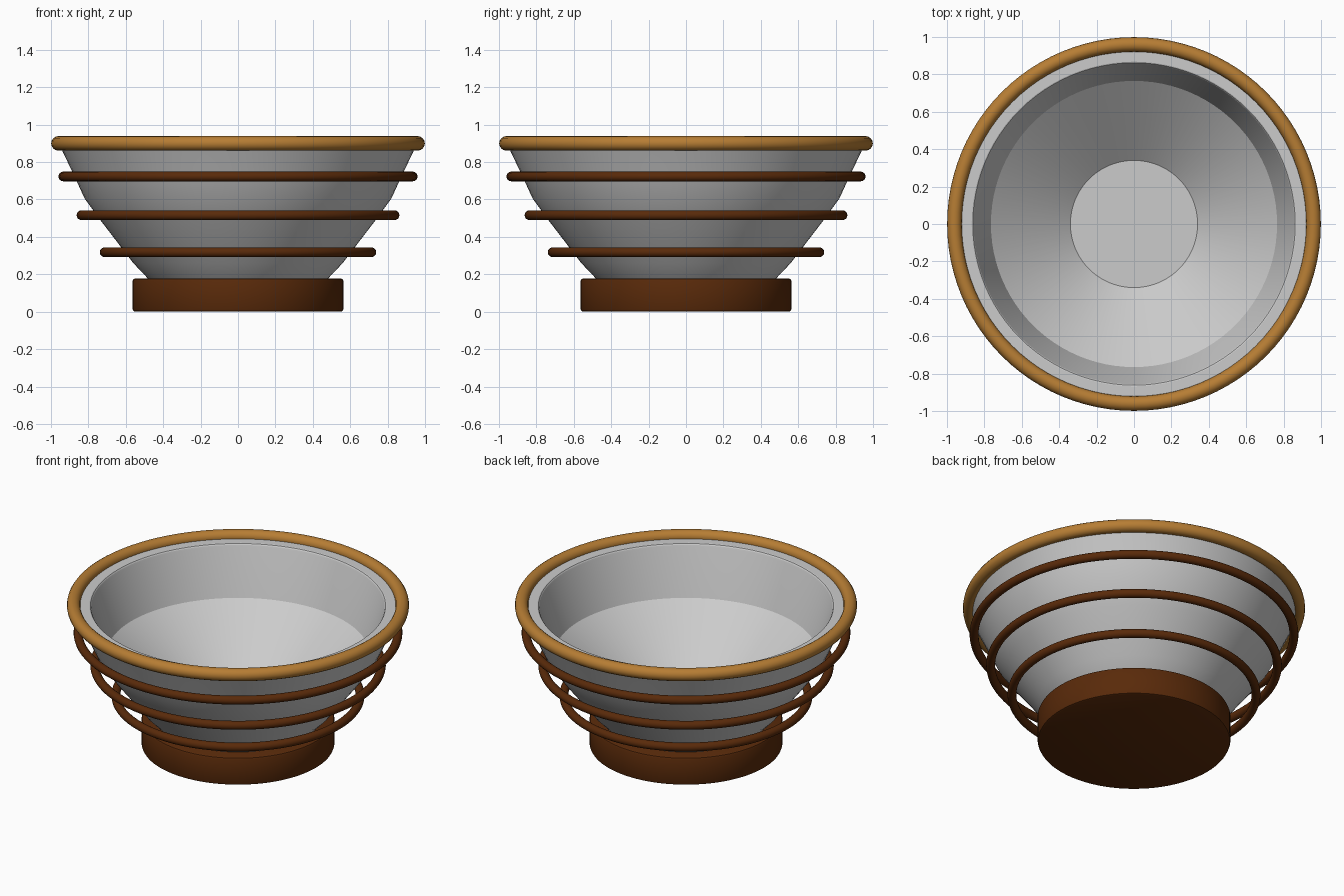
import bpy
import bmesh
from math import radians, tau
from mathutils import Matrix, Vector

cube = bpy.data.objects.get("Cube")
if cube:
    bpy.data.objects.remove(cube, do_unlink=True)


def make_material(name, color):
    mat = bpy.data.materials.new(name)
    mat.use_nodes = True
    mat.diffuse_color = (*color, 1)
    mat.node_tree.nodes["Principled BSDF"].inputs["Base Color"].default_value = (*color, 1)
    return mat


def revolve(name, profile, mat, closed=False, angle=15, segments=96):
    """Spin an (r, z) profile around the z axis."""
    bm = bmesh.new()
    verts = [bm.verts.new((r, 0, z)) for r, z in profile]
    pairs = list(zip(verts, verts[1:]))
    if closed:
        pairs.append((verts[-1], verts[0]))
    edges = [bm.edges.new(p) for p in pairs]
    bmesh.ops.spin(bm, geom=verts + edges, cent=(0, 0, 0), axis=(0, 0, 1),
                   angle=tau, steps=segments, use_duplicate=False)
    bmesh.ops.remove_doubles(bm, verts=bm.verts, dist=0.0005)
    bmesh.ops.recalc_face_normals(bm, faces=bm.faces)
    mesh = bpy.data.meshes.new(name)
    bm.to_mesh(mesh)
    bm.free()
    mesh.materials.append(mat)
    obj = bpy.data.objects.new(name, mesh)
    bpy.context.collection.objects.link(obj)
    bpy.ops.object.select_all(action="DESELECT")
    obj.select_set(True)
    bpy.context.view_layer.objects.active = obj
    bpy.ops.object.shade_smooth_by_angle(angle=radians(angle))
    return obj


def ring(name, radius, tube, z, mat, sides=16):
    """Round hoop lying flat at height z."""
    section = []
    for i in range(sides):
        p = Matrix.Rotation(tau * i / sides, 2) @ Vector((tube, 0))
        section.append((radius + p.x, z + p.y))
    return revolve(name, section, mat, closed=True, angle=40)


grey = make_material("bowl grey", (0.60, 0.60, 0.60))
brown = make_material("dark brown wood", (0.10, 0.023, 0.003))
gold = make_material("golden wood", (0.47, 0.205, 0.034))

# Bowl: outer wall upward, flat lip, then inner wall down to the floor
revolve("bowl", [
    (0, 0.15), (0.45, 0.15), (0.484, 0.18), (0.56, 0.26), (0.74, 0.495),
    (0.82, 0.605), (0.869, 0.712), (0.944, 0.87), (0.945, 0.897),
    (0.868, 0.897), (0.862, 0.895), (0.857, 0.888), (0.853, 0.877),
    (0.765, 0.59), (0.34, 0.24), (0, 0.24),
], grey)

# Foot with softened edges
revolve("base", [
    (0, 0), (0.55, 0), (0.559, 0.004), (0.563, 0.013),
    (0.563, 0.165), (0.559, 0.174), (0.55, 0.178), (0, 0.178),
], brown, angle=32)

# Rim and the three free-standing hoops
ring("rim", 0.96, 0.039, 0.90, gold)
for name, radius, z in (("lower_hoop", 0.713, 0.318),
                        ("middle_hoop", 0.837, 0.516),
                        ("upper_hoop", 0.934, 0.723)):
    ring(name, radius, 0.026, z, brown)
